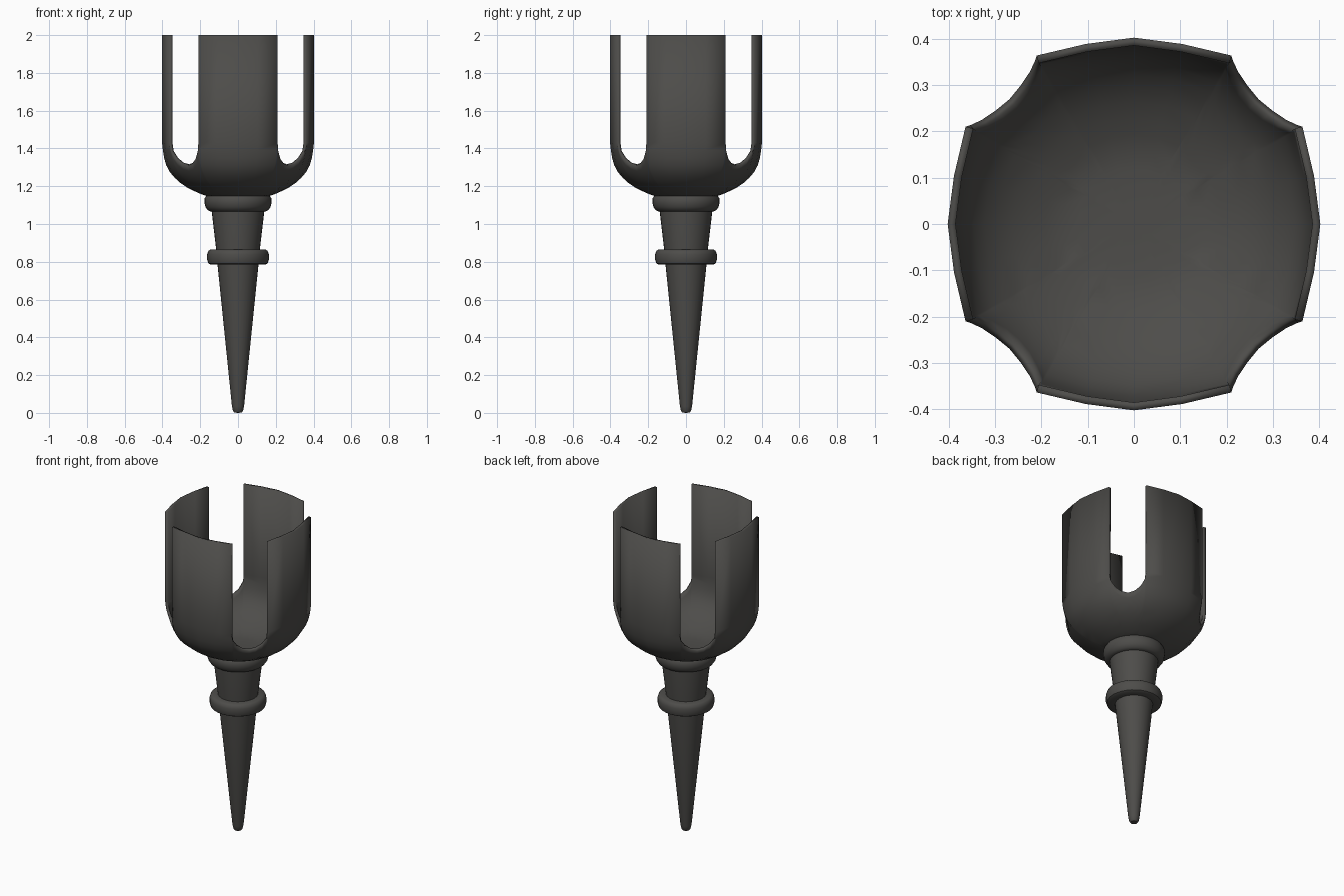
import bpy, bmesh
from math import sin, cos, radians, sqrt, pi, hypot

if "Cube" in bpy.data.objects:
    bpy.data.objects.remove(bpy.data.objects["Cube"])

dark = bpy.data.materials.new("dark_metal")
dark.diffuse_color = (0.075, 0.073, 0.068, 1)
dark.use_nodes = True
dark.node_tree.nodes["Principled BSDF"].inputs["Base Color"].default_value = dark.diffuse_color


def finish(name, bm):
    bmesh.ops.recalc_face_normals(bm, faces=bm.faces)
    me = bpy.data.meshes.new(name)
    bm.to_mesh(me)
    bm.free()
    ob = bpy.data.objects.new(name, me)
    bpy.context.collection.objects.link(ob)
    me.materials.append(dark)
    bpy.ops.object.select_all(action='DESELECT')
    ob.select_set(True)
    bpy.context.view_layer.objects.active = ob
    bpy.ops.object.shade_smooth_by_angle(angle=radians(40))
    return ob


def lathe(name, profile, sides=32):
    bm = bmesh.new()
    vs = [bm.verts.new((r, 0, z)) for r, z in profile]
    es = [bm.edges.new(p) for p in zip(vs, vs[1:])]
    bmesh.ops.spin(bm, geom=vs + es, cent=(0, 0, 0), axis=(0, 0, 1),
                   angle=2 * pi, steps=sides)
    bmesh.ops.remove_doubles(bm, verts=bm.verts, dist=1e-4)
    return finish(name, bm)


# Stem: tapered spike with a rounded tip
lathe("spike", [(0, 0), (0.02, 0.002), (0.027, 0.012), (0.032, 0.035),
                (0.108, 0.78), (0.115, 0.86), (0.142, 1.09), (0.142, 1.145), (0, 1.145)])
# Rounded collars around the stem
lathe("middle_collar", [(0.1, 0.785), (0.145, 0.785), (0.157, 0.792), (0.163, 0.81),
                        (0.163, 0.84), (0.157, 0.857), (0.145, 0.865), (0.1, 0.865)])
lathe("upper_collar", [(0.12, 1.066), (0.145, 1.066), (0.16, 1.073), (0.172, 1.09),
                       (0.178, 1.112), (0.177, 1.135), (0.17, 1.147), (0.12, 1.147)])

# Cup: bowl profile, four 60 degree prongs, rounded notches on the diagonals
PROFILE = [(0.0, 1.138), (0.09, 1.139), (0.16, 1.146), (0.21, 1.164), (0.265, 1.19), (0.32, 1.228),
           (0.358, 1.27), (0.382, 1.315), (0.395, 1.365), (0.402, 1.43)]
TOP, ROWS = 2.0, 14


def profile_at(s, zmax):
    """Point at fraction s of the profile length, measured up to height zmax."""
    pts = [PROFILE[0]]
    for a, b in zip(PROFILE, PROFILE[1:]):
        if b[1] >= zmax:
            t = (zmax - a[1]) / (b[1] - a[1])
            pts.append((a[0] + (b[0] - a[0]) * t, zmax))
            break
        pts.append(b)
    lens = [hypot(b[0] - a[0], b[1] - a[1]) for a, b in zip(pts, pts[1:])]
    d = s * sum(lens)
    for a, b, l in zip(pts, pts[1:], lens):
        if d <= l + 1e-9:
            return a[0] + (b[0] - a[0]) * d / l, a[1] + (b[1] - a[1]) * d / l
        d -= l
    return pts[-1]


def place(r, z, ang, flare):
    k = 1 + flare * min(1, max(0, (z - 1.18) / 0.2))
    return (r * k * cos(ang), r * k * sin(ang), z)


# Columns: (angle, rim height, flare, is start of a prong strip)
cols = []
for q in range(4):
    base = q * 90
    for a in (-30, -15, 0, 15):
        cols.append((radians(base + a), 1.43, 0.044 if a == -30 else 0, True))
    for i in range(8):
        u = sin(radians(-90 + i * 22.5))
        d = radians(15 * u)
        rim = 1.43 - 0.122 * sqrt(max(0, 1 - u * u))
        flare = 1.044 * cos(radians(15)) / cos(d) - 1
        cols.append((radians(base + 45) + d, rim, flare, False))

bm = bmesh.new()
centre = bm.verts.new((0, 0, PROFILE[0][1]))
grid = []
for ang, rim, flare, _ in cols:
    col = [bm.verts.new(place(*profile_at(j / ROWS, rim), ang, flare))
           for j in range(1, ROWS + 1)]
    grid.append(col)
n = len(cols)
tips = {}


def tip(i):
    if i not in tips:
        ang, _, flare, _ = cols[i]
        tips[i] = bm.verts.new(place(0.402, TOP, ang, flare))
    return tips[i]


for i in range(n):
    k = (i + 1) % n
    a, b = grid[i], grid[k]
    bm.faces.new((centre, a[0], b[0]))
    for j in range(ROWS - 1):
        bm.faces.new((a[j], a[j + 1], b[j + 1], b[j]))
    if cols[i][3]:
        bm.faces.new((a[-1], tip(i), tip(k), b[-1]))
# make the outside the normal side (the bottom must face down)
bm.normal_update()
bmesh.ops.recalc_face_normals(bm, faces=bm.faces)
cup = finish("cup", bm)
if cup.data.polygons[0].normal.z > 0:
    cup.data.flip_normals()
wall = cup.modifiers.new("wall", 'SOLIDIFY')
wall.thickness = 0.017
wall.offset = -1
